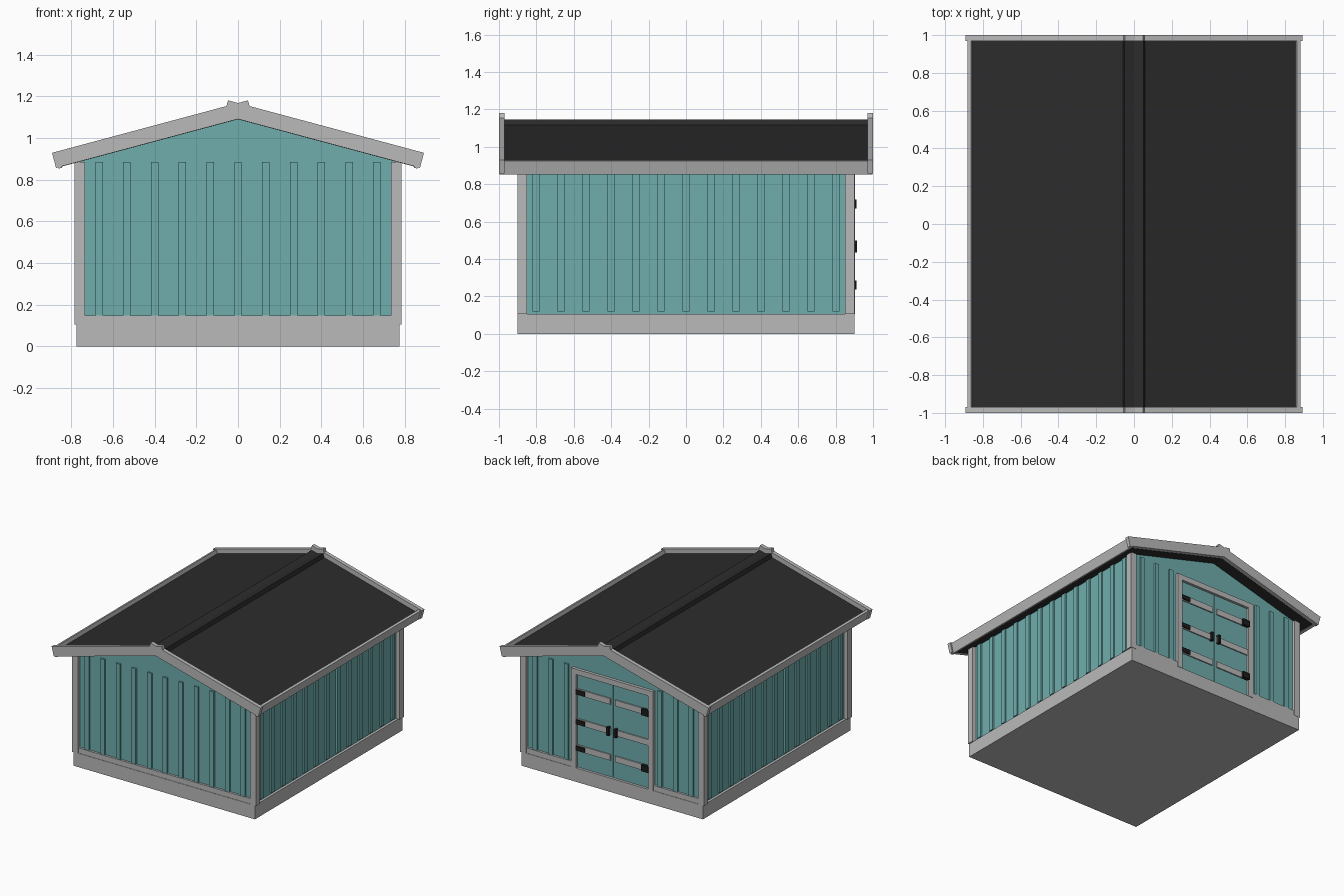
import bpy, bmesh, math

if "Cube" in bpy.data.objects:
    bpy.data.objects.remove(bpy.data.objects["Cube"])

def mat(name, c):
    m = bpy.data.materials.new(name)
    m.diffuse_color = (*c, 1)
    m.use_nodes = True
    m.node_tree.nodes["Principled BSDF"].inputs["Base Color"].default_value = m.diffuse_color
    return m

GREY = mat("grey_trim", (0.49, 0.49, 0.49))
TEAL = mat("teal_boards", (0.16, 0.42, 0.42))
DARK = mat("dark_roofing", (0.024, 0.024, 0.024))
BLACK = mat("black_metal", (0.012, 0.012, 0.012))

def prism(name, profile, y0, y1, m):
    """Extrude an x/z outline along y."""
    bm = bmesh.new()
    a = [bm.verts.new((x, y0, z)) for x, z in profile]
    b = [bm.verts.new((x, y1, z)) for x, z in profile]
    n = len(a)
    bm.faces.new(a)
    bm.faces.new(b[::-1])
    for i in range(n):
        j = (i + 1) % n
        bm.faces.new((a[i], b[i], b[j], a[j]))
    bmesh.ops.recalc_face_normals(bm, faces=bm.faces)
    me = bpy.data.meshes.new(name)
    bm.to_mesh(me)
    bm.free()
    me.materials.append(m)
    ob = bpy.data.objects.new(name, me)
    bpy.context.collection.objects.link(ob)
    return ob

def box(name, x0, x1, y0, y1, z0, z1, m):
    return prism(name, [(x0, z0), (x1, z0), (x1, z1), (x0, z1)], y0, y1, m)

A = math.radians(15)
T, S, C = math.tan(A), math.sin(A), math.cos(A)

def slab(name, side, x0, x1, ridge_z, thick, y0, y1, m):
    """Board following the roof pitch, with square-cut ends; ridge_z is its top at x = 0."""
    top = [(x0, ridge_z - T * x0), (x1, ridge_z - T * x1)]
    low = [(x - S * thick, z - C * thick) for x, z in top]
    pts = [top[0], top[1], low[1], low[0]]
    return prism(name, [(side * x, z) for x, z in pts], y0, y1, m)

# Base and gabled body
box("base", -0.775, 0.775, -0.9, 0.9, 0, 0.107, GREY)
prism("walls", [(-0.755, 0.1), (0.755, 0.1), (0.755, 0.898), (0, 1.1), (-0.755, 0.898)],
      -0.88, 0.88, TEAL)

# Roof slabs, barge boards and fascias; both sides cross over at the ridge
for s, tag in ((1, "right"), (-1, "left")):
    slab("roof_" + tag, s, -0.05, 0.865, 1.131, 0.04, -0.97, 0.97, DARK)
    slab("fascia_" + tag, s, 0.863, 0.8815, 1.161, 0.075, -0.998, 0.998, GREY)
    for f, end in ((-1, "front"), (1, "back")):
        slab(f"barge_{tag}_{end}", s, -0.048, 0.893, 1.168, 0.0745,
             *sorted((f * 0.97, f)), GREY)
        # Corner posts
        box(f"corner_{tag}_{end}", *sorted((s * 0.735, s * 0.785)),
            *sorted((f * 0.85, f * 0.902)), 0.105, 0.885, GREY)
    # Side wall battens
    for i in range(-6, 7):
        y = i * 0.1335
        box(f"side_batten_{tag}_{i + 6}", *sorted((s * 0.75, s * 0.768)),
            y - 0.019, y + 0.019, 0.12, 0.885, TEAL)

# Front and back battens (the back leaves room for the doors)
for i in range(-5, 6):
    x = i * 0.1333
    box(f"front_batten_{i + 5}", x - 0.018, x + 0.018, -0.893, -0.875, 0.14, 0.885, TEAL)
    if abs(i) > 2:
        box(f"back_batten_{i + 5}", x - 0.018, x + 0.018, 0.875, 0.893, 0.14, 0.885, TEAL)

# Bottom boards
box("front_bottom_board", -0.735, 0.735, -0.897, -0.875, 0.107, 0.147, GREY)
for s, tag in ((1, "right"), (-1, "left")):
    box("back_bottom_board_" + tag, *sorted((s * 0.35, s * 0.735)),
        0.875, 0.897, 0.107, 0.147, GREY)

# Double door on the back: frame, leaves, rails, hinges and handles
box("door_frame_top", -0.35, 0.35, 0.875, 0.903, 0.83, 0.872, GREY)
for s, tag in ((1, "right"), (-1, "left")):
    box("door_frame_" + tag, *sorted((s * 0.308, s * 0.35)), 0.875, 0.903, 0.105, 0.83, GREY)
    box("door_leaf_" + tag, *sorted((s * 0.003, s * 0.305)), 0.875, 0.887, 0.115, 0.827, TEAL)
    for k, z in enumerate((0.262, 0.465, 0.695)):
        box(f"door_rail_{tag}_{k}", *sorted((s * 0.02, s * 0.305)),
            0.88, 0.896, z - 0.023, z + 0.023, GREY)
        if s > 0:
            box(f"hinge_{tag}_{k}", 0.235, 0.312, 0.885, 0.905, z - 0.017, z + 0.017, BLACK)
        elif k != 1:
            box(f"hinge_{tag}_{k}", -0.312, -0.252, 0.885, 0.912, z - 0.024, z + 0.024, BLACK)
    box("door_handle_" + tag, *sorted((s * 0.022, s * 0.042)), 0.885, 0.915, 0.435, 0.5, BLACK)
